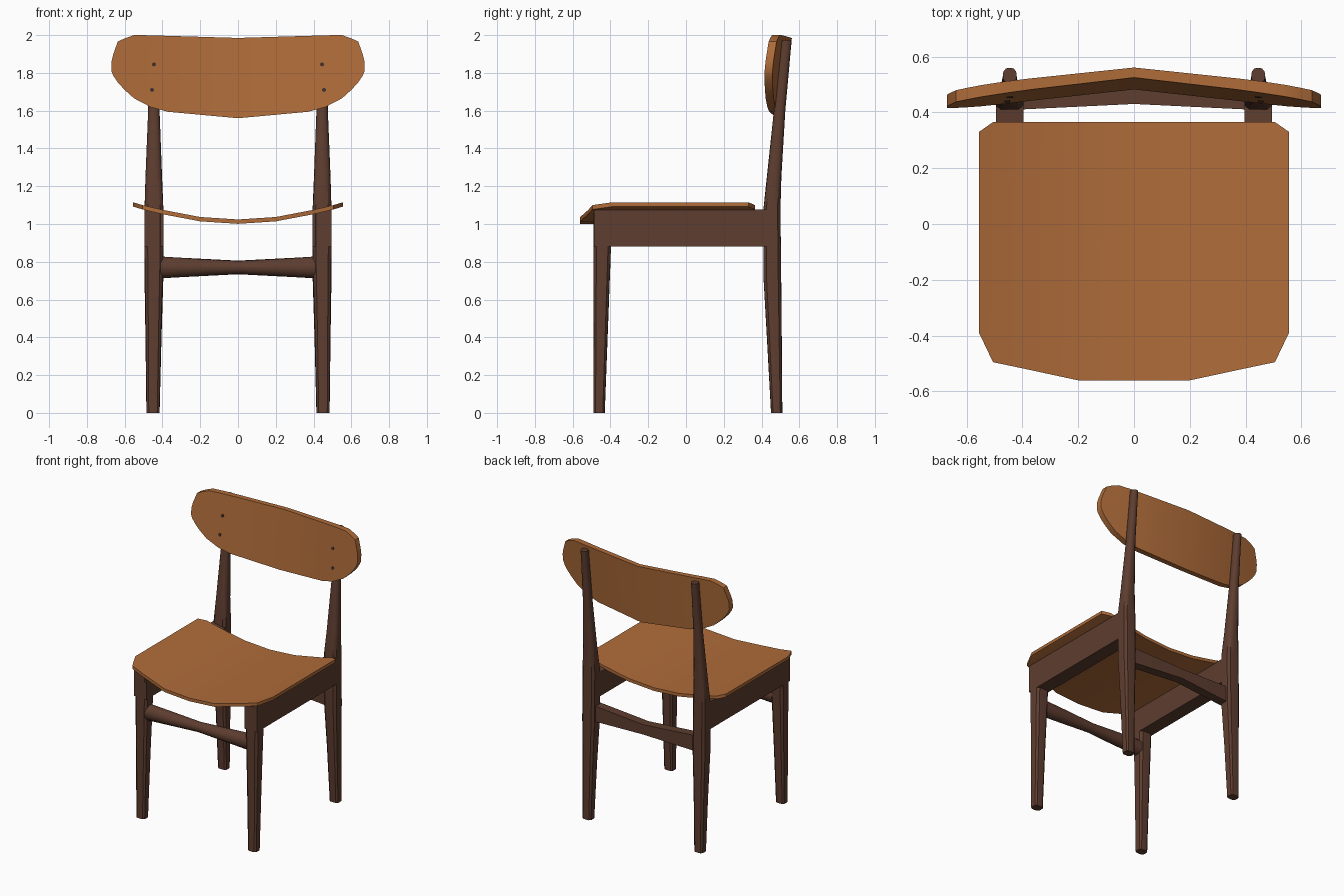
import bpy, bmesh, math

if "Cube" in bpy.data.objects:
    bpy.data.objects.remove(bpy.data.objects["Cube"])


def material(name, rgb):
    m = bpy.data.materials.new(name)
    m.diffuse_color = (*rgb, 1)
    m.use_nodes = True
    m.node_tree.nodes["Principled BSDF"].inputs["Base Color"].default_value = m.diffuse_color
    return m


ORANGE = material("light_wood", (0.43, 0.15, 0.042))
BROWN = material("dark_wood", (0.112, 0.047, 0.029))
SCREW = material("screw_dark", (0.05, 0.03, 0.025))


def loft(name, rings, mat, smooth=35):
    """Skin a closed solid through rings that all have the same point count."""
    bm = bmesh.new()
    rows = [[bm.verts.new(p) for p in r] for r in rings]
    n = len(rows[0])
    for a, b in zip(rows, rows[1:]):
        for i in range(n):
            j = (i + 1) % n
            bm.faces.new((a[i], a[j], b[j], b[i]))
    bm.faces.new(rows[0])
    bm.faces.new(rows[-1])
    bmesh.ops.recalc_face_normals(bm, faces=bm.faces)
    me = bpy.data.meshes.new(name)
    bm.to_mesh(me)
    bm.free()
    ob = bpy.data.objects.new(name, me)
    bpy.context.collection.objects.link(ob)
    me.materials.append(mat)
    bpy.context.view_layer.objects.active = ob
    ob.select_set(True)
    bpy.ops.object.shade_smooth_by_angle(angle=math.radians(smooth))
    ob.select_set(False)
    return ob


def section(x0, x1, y0, y1, power, n=16):
    """Rounded rectangle: power 2 is an ellipse, higher is squarer."""
    pts = []
    for i in range(n):
        t = 2 * math.pi * (i + 0.5) / n
        c, s = math.cos(t), math.sin(t)
        k = (abs(c) ** power + abs(s) ** power) ** (-1 / power)
        pts.append(((x0 + x1) / 2 + (x1 - x0) / 2 * c * k,
                    (y0 + y1) / 2 + (y1 - y0) / 2 * s * k))
    return pts


def leg(name, side, levels):
    """Upright from levels (z, x0, x1, y0, y1, squareness)."""
    rings = [[(side * x, y, z) for x, y in section(x0, x1, y0, y1, p)]
             for z, x0, x1, y0, y1, p in levels]
    return loft(name, rings, BROWN)


def mirrored(cols):
    """Repeat columns (x first) on the negative x side."""
    return [(-c[0], *c[1:]) for c in reversed(cols[1:])] + cols


# Seat: thin sheet curved across x (x, top z, front y, back y)
seat = mirrored([(0, 1.024, -0.56, 0.365), (0.2, 1.037, -0.56, 0.365),
                 (0.4, 1.075, -0.517, 0.365), (0.505, 1.10, -0.495, 0.365),
                 (0.555, 1.115, -0.39, 0.33)])
loft("seat", [[(x, f, z), (x, b, z), (x, b, z - 0.023), (x, f, z - 0.023)]
              for x, z, f, b in seat], ORANGE)

# Backrest: bent, leaning board (x, bottom z, top z, front y, thickness)
LEAN, MID = 0.1, 1.8
back = mirrored([(0, 1.56, 1.985, 0.506, 0.036), (0.37, 1.594, 1.996, 0.462, 0.04),
                 (0.46, 1.618, 1.999, 0.449, 0.042), (0.55, 1.665, 2.0, 0.435, 0.042),
                 (0.60, 1.71, 1.983, 0.427, 0.042), (0.637, 1.75, 1.965, 0.421, 0.042),
                 (0.66, 1.785, 1.90, 0.417, 0.042), (0.67, 1.81, 1.86, 0.415, 0.042)])


def board_y(z, y):
    return y + LEAN * (z - MID)


loft("backrest", [[(x, board_y(b, y), b), (x, board_y(t, y), t),
                   (x, board_y(t, y + d), t), (x, board_y(b, y + d), b)]
                  for x, b, t, y, d in back], ORANGE)

for s, label in ((1, "right"), (-1, "left")):
    # Front leg, tapering to the floor
    leg("front_leg_" + label, s, [
        (0, 0.415, 0.485, -0.49, -0.43, 4),
        (0.45, 0.405, 0.49, -0.49, -0.413, 4),
        (0.88, 0.395, 0.495, -0.49, -0.397, 7),
        (1.058, 0.395, 0.495, -0.49, -0.397, 9)])
    # Rear leg continuing up as the leaning back post
    leg("rear_post_" + label, s, [
        (0, 0.415, 0.485, 0.45, 0.51, 4),
        (0.4, 0.405, 0.49, 0.428, 0.507, 4),
        (0.72, 0.395, 0.495, 0.41, 0.504, 7),
        (1.08, 0.395, 0.495, 0.41, 0.50, 6),
        (1.25, 0.402, 0.49, 0.428, 0.505, 3),
        (1.6, 0.415, 0.476, 0.465, 0.526, 2.3),
        (1.9, 0.42, 0.47, 0.495, 0.553, 2.3),
        (1.975, 0.42, 0.47, 0.503, 0.56, 2.3)])
    # Side rail with its top slanted to carry the curved seat
    loft("side_rail_" + label, [
        [(s * 0.395, y, 0.88), (s * 0.495, y, 0.88),
         (s * 0.495, y, 1.078), (s * 0.395, y, 1.055)]
        for y in (-0.488, 0.45)], BROWN)
    # Screws: thin discs on the front of the backrest
    for i, (x, z, y) in enumerate(((0.445, 1.845, 0.4513), (0.455, 1.71, 0.4498))):
        ring = [(0.011 * math.cos(k * math.pi / 4), 0.011 * math.sin(k * math.pi / 4))
                for k in range(8)]
        loft(f"screw_{label}_{i + 1}", [
            [(s * (x + u), board_y(z + v, y) + d, z + v) for u, v in ring]
            for d in (-0.004, 0.003)], SCREW)

# Front stretcher: round bar, slimmer at the middle
front = mirrored([(0, 0.035), (0.2, 0.045), (0.41, 0.058)])
loft("front_stretcher", [
    [(x, -0.445 + min(r, 0.045) * math.cos(k * math.pi / 8),
      0.77 + r * math.sin(k * math.pi / 8)) for k in range(16)]
    for x, r in front], BROWN)

# Rear stretcher: flat bar, bent backwards and slimmer at the middle
rear = mirrored([(0, 0.036, 0.43), (0.41, 0.057, 0.41)])
loft("rear_stretcher", [
    [(x, y, 0.77 - h), (x, y + 0.065, 0.77 - h),
     (x, y + 0.065, 0.77 + h), (x, y, 0.77 + h)] for x, h, y in rear], BROWN)
